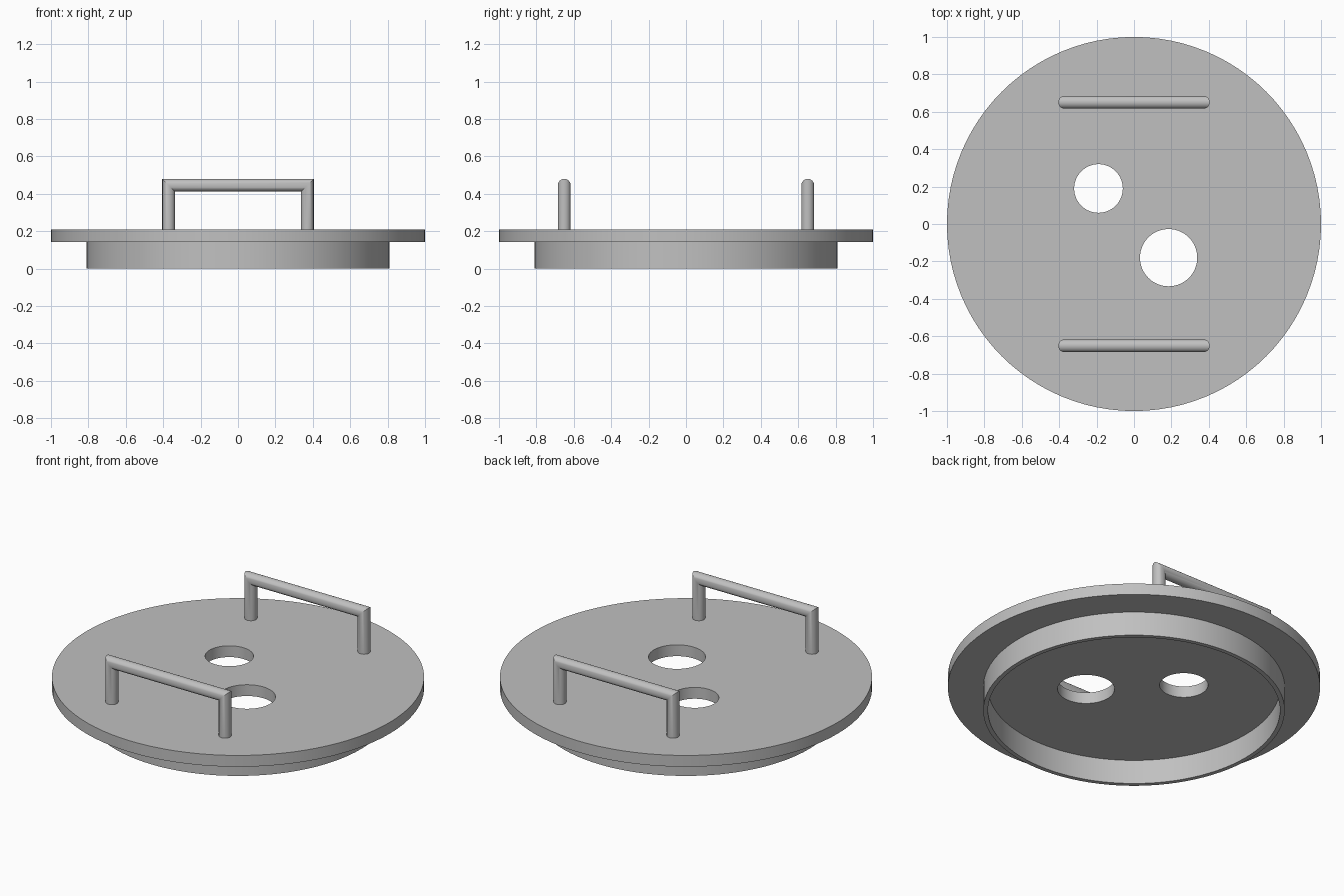
import bpy, bmesh, math

cube = bpy.data.objects.get("Cube")
if cube:
    bpy.data.objects.remove(cube, do_unlink=True)

SEGMENTS = 96
LID_BOTTOM, LID_TOP = 0.143, 0.21

grey = bpy.data.materials.new("light grey")
grey.use_nodes = True
grey.diffuse_color = (0.53, 0.53, 0.53, 1)
grey.node_tree.nodes["Principled BSDF"].inputs["Base Color"].default_value = grey.diffuse_color


def make_object(name, bm):
    bmesh.ops.recalc_face_normals(bm, faces=bm.faces)
    mesh = bpy.data.meshes.new(name)
    bm.to_mesh(mesh)
    bm.free()
    mesh.materials.append(grey)
    obj = bpy.data.objects.new(name, mesh)
    bpy.context.collection.objects.link(obj)
    return obj


def select_only(obj):
    bpy.ops.object.select_all(action='DESELECT')
    obj.select_set(True)
    bpy.context.view_layer.objects.active = obj


def smooth(obj):
    select_only(obj)
    bpy.ops.object.shade_smooth_by_angle(angle=math.radians(30))


def circle(bm, radius, z, count=SEGMENTS):
    angles = [math.tau * i / count for i in range(count)]
    return [bm.verts.new((radius * math.cos(a), radius * math.sin(a), z)) for a in angles]


def bridge(bm, ring_a, ring_b):
    n = len(ring_a)
    for i in range(n):
        j = (i + 1) % n
        bm.faces.new((ring_a[i], ring_a[j], ring_b[j], ring_b[i]))


def cylinder(name, radius, bottom, top):
    bm = bmesh.new()
    low, high = circle(bm, radius, bottom), circle(bm, radius, top)
    bridge(bm, low, high)
    bm.faces.new(low)
    bm.faces.new(high)
    return make_object(name, bm)


# Round lid plate with two holes drilled through it
lid = cylinder("lid_plate", 1, LID_BOTTOM, LID_TOP)
for x, y, radius in ((-0.19, 0.19, 0.13), (0.185, -0.18, 0.153)):
    cutter = cylinder("hole_cutter", radius, 0, 0.4)
    cutter.location = (x, y, 0)
    cutter.hide_render = True
    cut = lid.modifiers.new("hole", 'BOOLEAN')
    cut.operation = 'DIFFERENCE'
    cut.solver = 'EXACT'
    cut.object = cutter
    select_only(lid)
    bpy.ops.object.modifier_apply(modifier=cut.name)
    bpy.data.objects.remove(cutter, do_unlink=True)
smooth(lid)

# Thin locating rim under the lid
bm = bmesh.new()
rings = [circle(bm, r, z) for r, z in
         ((0.81, 0), (0.81, LID_BOTTOM), (0.785, LID_BOTTOM), (0.785, 0))]
for i, ring in enumerate(rings):
    bridge(bm, ring, rings[(i + 1) % len(rings)])
smooth(make_object("locating_rim", bm))


# Square-bent rod handles with mitred corners
def handle(name, y, half_span=0.371, bar_height=0.446, radius=0.034, count=32):
    bm = bmesh.new()
    rings = []
    for side, corner in ((-1, False), (-1, True), (1, True), (1, False)):
        ring = []
        for i in range(count):
            a = math.tau * i / count
            out = radius * math.cos(a)
            z = bar_height + out if corner else LID_TOP - 0.01
            ring.append(bm.verts.new((side * (half_span + out), y + radius * math.sin(a), z)))
        rings.append(ring)
    for a, b in zip(rings, rings[1:]):
        bridge(bm, a, b)
    bm.faces.new(rings[0])
    bm.faces.new(rings[-1])
    smooth(make_object(name, bm))


handle("front_handle", -0.651)
handle("back_handle", 0.651)
